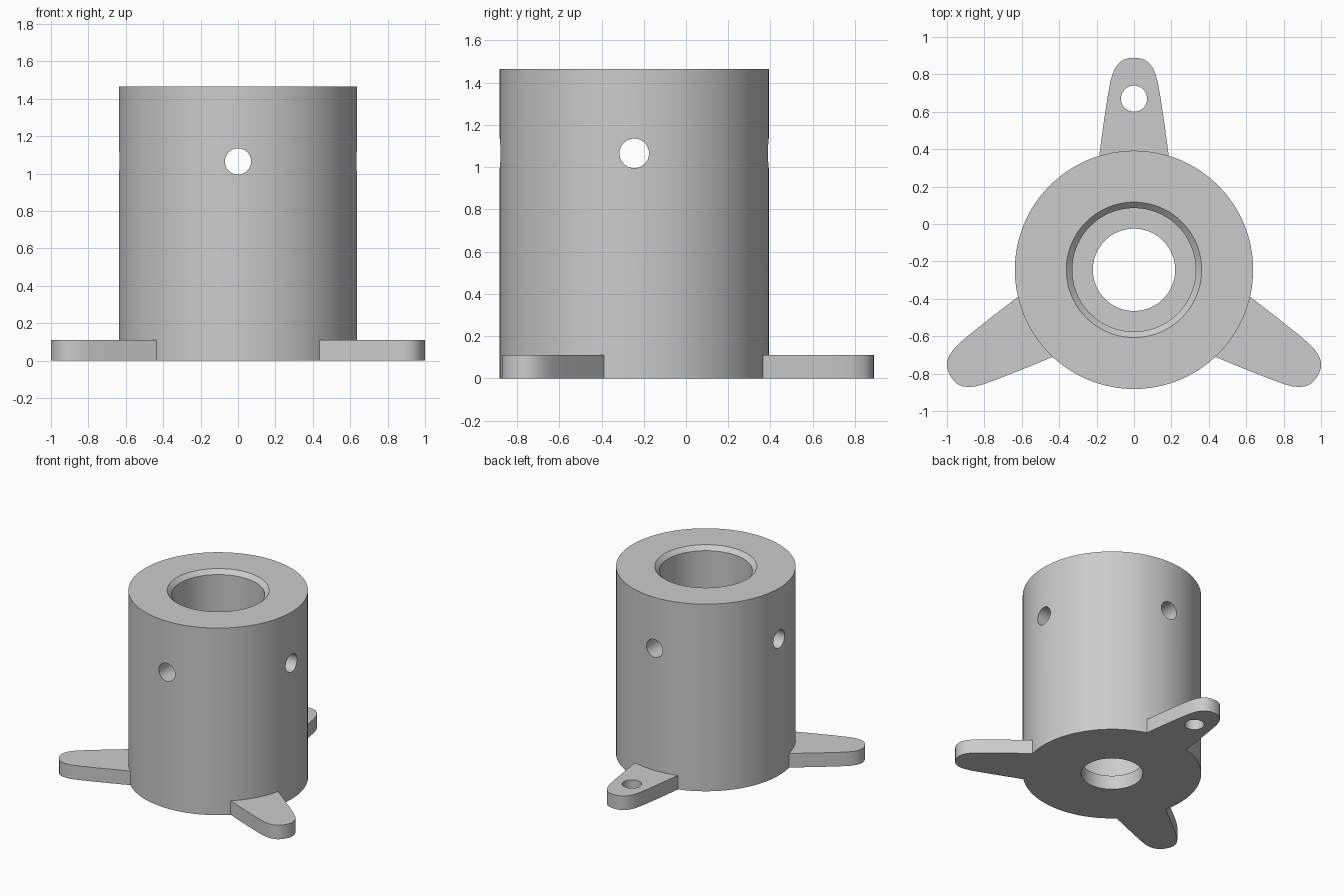
import bpy, bmesh, math
from mathutils import Matrix, Vector

if "Cube" in bpy.data.objects:
    bpy.data.objects.remove(bpy.data.objects["Cube"])

CY = -0.245          # axis of the tube in y
R, H = 0.637, 1.465  # outer radius and height of the tube
PLATE = 0.11         # lug and floor thickness
SEG = 128

grey = bpy.data.materials.new("plain grey")
grey.diffuse_color = (0.6, 0.6, 0.6, 1)
grey.use_nodes = True
grey.node_tree.nodes["Principled BSDF"].inputs["Base Color"].default_value = grey.diffuse_color


def finish(name, bm, matrix=Matrix()):
    bm.transform(Matrix.Translation((0, CY, 0)) @ matrix)
    bmesh.ops.recalc_face_normals(bm, faces=bm.faces[:])
    me = bpy.data.meshes.new(name)
    bm.to_mesh(me)
    bm.free()
    me.materials.append(grey)
    ob = bpy.data.objects.new(name, me)
    bpy.context.collection.objects.link(ob)
    return ob


def lathe(name, profile):
    """Closed (radius, z) profile turned about the tube axis."""
    bm = bmesh.new()
    rings = []
    for i in range(SEG):
        a = 2 * math.pi * i / SEG
        rings.append([bm.verts.new((r * math.cos(a), r * math.sin(a), z)) for r, z in profile])
    n = len(profile)
    for i in range(SEG):
        a, b = rings[i], rings[(i + 1) % SEG]
        for j in range(n):
            k = (j + 1) % n
            bm.faces.new((a[j], b[j], b[k], a[k]))
    return finish(name, bm)


def rod(name, radius, length, matrix):
    bm = bmesh.new()
    bmesh.ops.create_cone(bm, cap_ends=True, segments=48, radius1=radius,
                          radius2=radius, depth=length)
    return finish(name, bm, matrix)


def lug(name, angle):
    """Tapered round-ended tab pointing outward."""
    half = [(0.197, 0.53), (0.185, 0.615), (0.163, 0.78), (0.142, 0.92), (0.128, 1.0),
            (0.116, 1.045), (0.1, 1.08), (0.08, 1.106), (0.055, 1.124), (0.028, 1.132)]
    outline = half + [(0, 1.134)] + [(-x, y) for x, y in reversed(half)]
    bm = bmesh.new()
    face = bm.faces.new([bm.verts.new((x, y, 0)) for x, y in outline])
    top = bmesh.ops.extrude_face_region(bm, geom=[face])["geom"]
    bmesh.ops.translate(bm, vec=Vector((0, 0, PLATE)),
                        verts=[v for v in top if isinstance(v, bmesh.types.BMVert)])
    return finish(name, bm, Matrix.Rotation(angle, 4, 'Z'))


def combine(target, other, operation):
    """Apply a boolean and discard the helper."""
    mod = target.modifiers.new("bool", 'BOOLEAN')
    mod.operation, mod.solver, mod.object = operation, 'EXACT', other
    dg = bpy.context.evaluated_depsgraph_get()
    me = bpy.data.meshes.new_from_object(target.evaluated_get(dg))
    target.modifiers.clear()
    target.data = me
    bpy.data.objects.remove(other)


# Tube with a chamfered bore and a floor with a smaller opening
body = lathe("mounting_tube", [(0.22, 0), (R, 0), (R, H), (0.362, H),
                               (0.33, H - 0.032), (0.33, PLATE), (0.22, PLATE)])

# Three lugs around the base, each with a screw hole
for i in range(3):
    ang = i * 2 * math.pi / 3
    combine(body, lug("lug", ang), 'UNION')
    place = Matrix.Rotation(ang, 4, 'Z') @ Matrix.Translation((0, 0.915, PLATE / 2))
    combine(body, rod("screw_hole", 0.07, 0.4, place), 'DIFFERENCE')

# Cross holes through the wall near the top, on both axes
for axis in 'XY':
    place = Matrix.Translation((0, 0, 1.065)) @ Matrix.Rotation(math.pi / 2, 4, axis)
    combine(body, rod("cross_hole", 0.07, 2, place), 'DIFFERENCE')

bpy.context.view_layer.objects.active = body
body.select_set(True)
bpy.ops.object.shade_smooth_by_angle(angle=math.radians(30))
